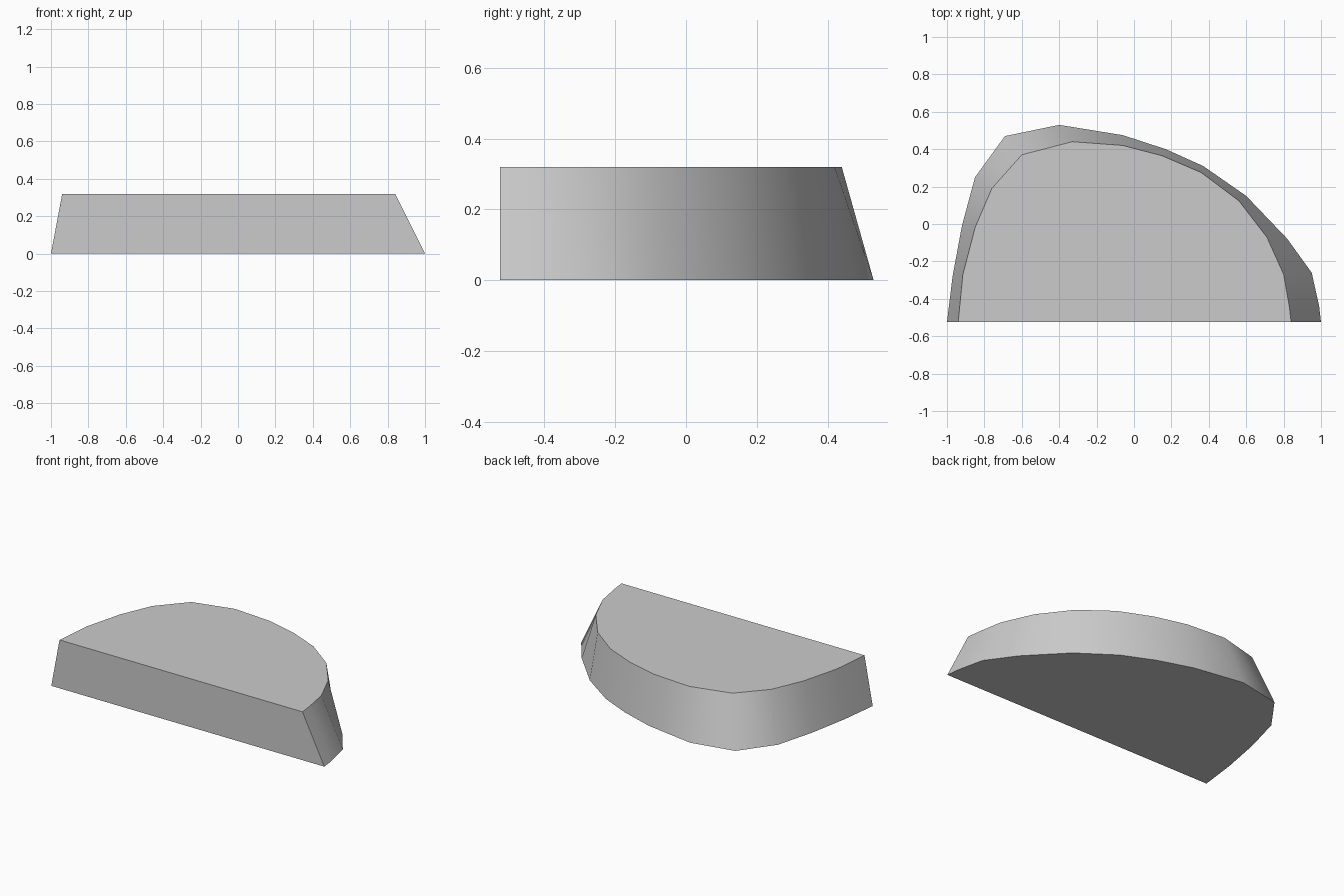
import bpy
import bmesh
import math

cube = bpy.data.objects.get("Cube")
if cube:
    bpy.data.objects.remove(cube, do_unlink=True)

HEIGHT = 0.32
FRONT = -0.525

# Matching base and top outlines, running from the right front corner round the back
base = [(-1, FRONT), (-0.97, -0.28), (-0.92, -0.01), (-0.85, 0.25), (-0.69, 0.47),
        (-0.40, 0.53), (-0.06, 0.475), (0.17, 0.40), (0.37, 0.31), (0.60, 0.15),
        (0.82, -0.08), (0.95, -0.26), (0.99, -0.44), (1, FRONT)]
top = [(-0.94, FRONT), (-0.915, -0.27), (-0.85, -0.02), (-0.76, 0.19), (-0.60, 0.37),
       (-0.33, 0.44), (-0.06, 0.42), (0.15, 0.365), (0.36, 0.275), (0.56, 0.125),
       (0.71, -0.07), (0.80, -0.27), (0.83, -0.44), (0.84, FRONT)]

grey = bpy.data.materials.new("plain grey")
grey.use_nodes = True
colour = (0.6, 0.6, 0.6, 1)
grey.diffuse_color = colour
grey.node_tree.nodes["Principled BSDF"].inputs["Base Color"].default_value = colour

# Slab: two caps joined by a sloping wall and a flat front
bm = bmesh.new()
low = [bm.verts.new((x, y, 0)) for x, y in base]
high = [bm.verts.new((x, y, HEIGHT)) for x, y in top]
bm.faces.new(low)
bm.faces.new(high)
n = len(low)
for i in range(n):
    j = (i + 1) % n
    bm.faces.new((low[i], low[j], high[j], high[i]))
bmesh.ops.recalc_face_normals(bm, faces=bm.faces)

mesh = bpy.data.meshes.new("half_round_slab")
bm.to_mesh(mesh)
bm.free()
mesh.materials.append(grey)
slab = bpy.data.objects.new("half_round_slab", mesh)
bpy.context.collection.objects.link(slab)

# Smooth curved wall, crisp rims
bpy.context.view_layer.objects.active = slab
slab.select_set(True)
bpy.ops.object.shade_smooth_by_angle(angle=math.radians(40))
